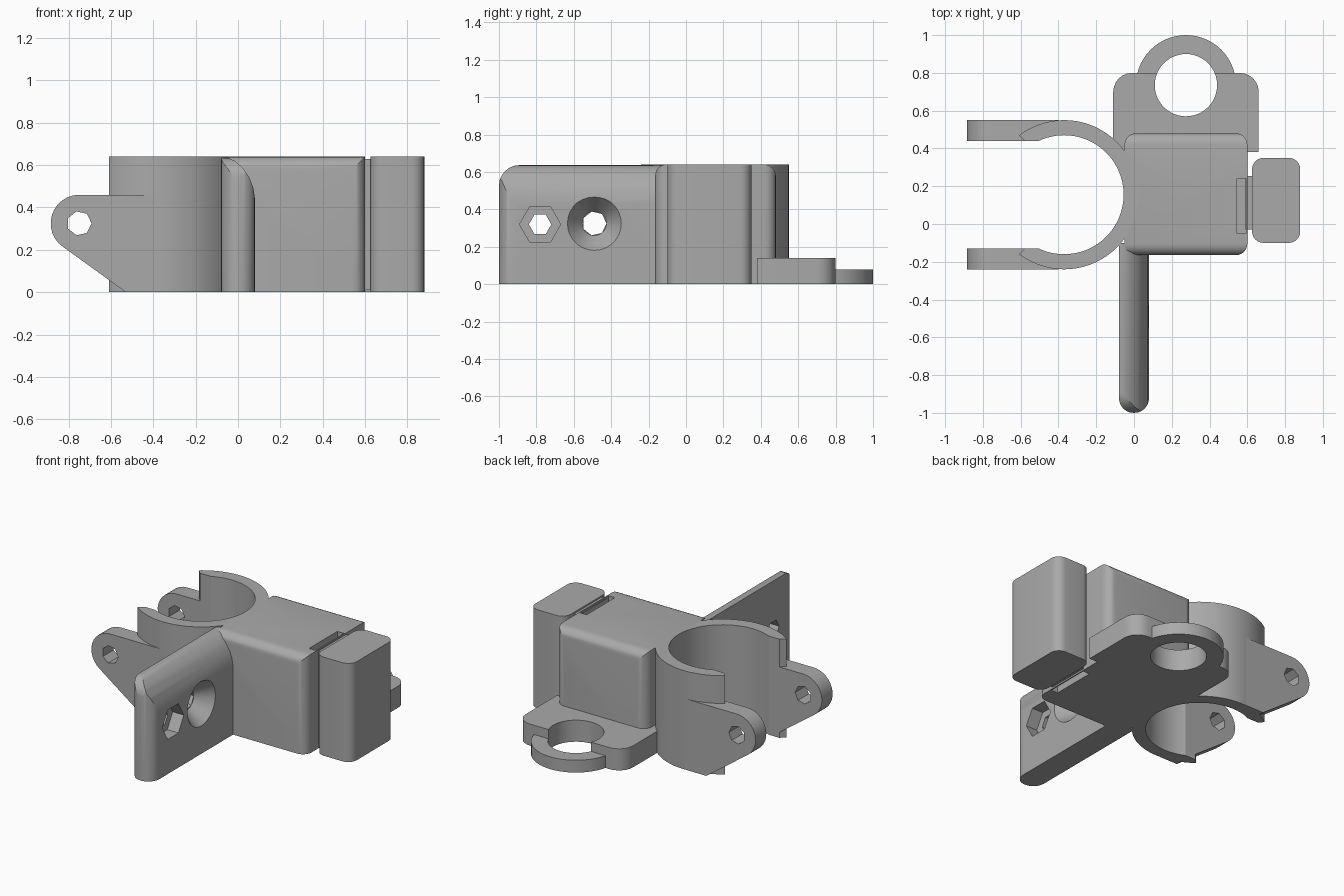
import bpy, bmesh, math
from mathutils import Vector

old = bpy.data.objects.get("Cube")
if old:
    bpy.data.objects.remove(old, do_unlink=True)

grey = bpy.data.materials.new("light_grey_plastic")
grey.use_nodes = True
colour = (0.4, 0.4, 0.4, 1)
grey.diffuse_color = colour
grey.node_tree.nodes["Principled BSDF"].inputs["Base Color"].default_value = colour

PLACE = {"x": lambda a, b, h: (h, a, b),
         "y": lambda a, b, h: (a, h, b),
         "z": lambda a, b, h: (a, b, h)}


def loft(name, low, high, axis, lo, hi):
    """Join two matching outlines placed at lo and hi along an axis."""
    bm = bmesh.new()
    put = PLACE[axis]
    n = len(low)
    base = [bm.verts.new(put(a, b, lo)) for a, b in low]
    top = [bm.verts.new(put(a, b, hi)) for a, b in high]
    bm.faces.new(base)
    bm.faces.new(top)
    for i in range(n):
        j = (i + 1) % n
        bm.faces.new((base[i], base[j], top[j], top[i]))
    bmesh.ops.recalc_face_normals(bm, faces=bm.faces)
    mesh = bpy.data.meshes.new(name)
    bm.to_mesh(mesh)
    bm.free()
    mesh.materials.append(grey)
    obj = bpy.data.objects.new(name, mesh)
    bpy.context.collection.objects.link(obj)
    return obj


def prism(name, pts, axis, lo, hi):
    return loft(name, pts, pts, axis, lo, hi)


def arc(cx, cy, r, start, end, steps):
    angles = [math.radians(start + (end - start) * i / steps) for i in range(steps + 1)]
    return [(cx + r * math.cos(t), cy + r * math.sin(t)) for t in angles]


def circle(cx, cy, r, sides):
    return arc(cx, cy, r, 0, 360, sides)[:-1]


def rounded(x0, x1, y0, y1, radii, steps=6):
    """Rectangle with radii for lower left, lower right, upper right, upper left."""
    pts = []
    signs = [(1, 1), (-1, 1), (-1, -1), (1, -1)]
    corners = [(x0, y0), (x1, y0), (x1, y1), (x0, y1)]
    for k, ((x, y), (sx, sy), r) in enumerate(zip(corners, signs, radii)):
        if r:
            pts += arc(x + sx * r, y + sy * r, r, 180 + 90 * k, 270 + 90 * k, steps)
        else:
            pts.append((x, y))
    return pts


def combine(obj, other, operation="DIFFERENCE"):
    """Apply a boolean and discard the helper."""
    other.hide_render = True
    mod = obj.modifiers.new("cut", "BOOLEAN")
    mod.operation, mod.solver, mod.object = operation, "EXACT", other
    graph = bpy.context.evaluated_depsgraph_get()
    mesh = bpy.data.meshes.new_from_object(obj.evaluated_get(graph))
    obj.modifiers.clear()
    obj.data = mesh
    bpy.data.objects.remove(other, do_unlink=True)


H = 0.64
CX, CY = -0.37, 0.155


def bore():
    return prism("bore", circle(CX, CY, 0.315, 64), "z", -0.1, 0.8)


# Open clamp ring
ring = prism("clamp_ring", circle(CX, CY, 0.395, 72), "z", 0, H)
combine(ring, bore())
mouth = [(CX, 0.44), (-0.58, 0.44), (-0.62, 0.48), (-0.85, 0.48),
         (-0.85, -0.17), (-0.62, -0.17), (-0.58, -0.13), (CX, -0.13)]
combine(ring, prism("mouth", mouth, "z", -0.1, 0.8))

# Pair of bolt ears on the ring
ear = [(-0.4, 0.46)] + arc(-0.75, 0.325, 0.135, 90, 236, 12) + [(-0.53, 0), (-0.4, 0)]
for name, y0 in (("front_ear", -0.24), ("rear_ear", 0.44)):
    obj = prism(name, ear, "y", y0, y0 + 0.11)
    combine(obj, bore())
    combine(obj, prism("bolt_hole", circle(-0.75, 0.325, 0.058, 7), "y", y0 - 0.1, y0 + 0.2))

# Main body, rounded in plan and along its upper sides
body = prism("main_body", rounded(-0.05, 0.6, -0.165, 0.48, [0.06] * 4), "z", 0, H)
section = rounded(-0.165, 0.48, -0.1, H, [0, 0, 0.06, 0.06])
combine(body, prism("body_section", section, "x", -0.2, 0.8), "INTERSECT")
slot = rounded(0.545, 0.592, -0.05, 0.24, [0] * 4)
for z0, z1 in ((-0.1, 0.1), (H - 0.1, 0.8)):
    combine(body, prism("slot", slot, "z", z0, z1))

# Side block and its thin neck
prism("side_block", rounded(0.625, 0.88, -0.1, 0.35, [0.06] * 4), "z", 0, H)
prism("block_neck", rounded(0.59, 0.64, -0.03, 0.255, [0] * 4), "z", 0.01, H - 0.01)

# Rear foot plate and eyelet
EX, EY = 0.275, 0.735
foot = prism("foot_plate", rounded(-0.11, 0.66, 0.38, 0.8, [0, 0, 0.1, 0.1]), "z", 0, 0.14)
eyelet = prism("eyelet", circle(EX, EY, 0.265, 56), "z", 0, 0.08)
for obj in (foot, eyelet):
    combine(obj, prism("eyelet_hole", circle(EX, EY, 0.165, 48), "z", -0.1, 0.3))
combine(foot, bore())

# Front fin with a curved shoulder and rounded nose
fin = prism("front_fin", rounded(-0.08, 0.08, -1, -0.1, [0.079, 0.079, 0, 0]), "z", 0, H)
shoulder = [(-0.1, -0.1), (0.08, -0.1), (0.08, 0.44), (0.073, 0.49), (0.055, 0.54),
            (0.025, 0.585), (-0.015, 0.62), (-0.05, 0.635), (-0.1, 0.637)]
combine(fin, prism("shoulder", shoulder, "y", -1.2, 0.2), "INTERSECT")
nose = rounded(-1, 0.2, -0.1, 0.637, [0, 0, 0, 0.11])
combine(fin, prism("nose", nose, "x", -0.3, 0.3), "INTERSECT")

# Nut pocket and countersunk hole through the fin
combine(fin, prism("nut_pocket", circle(-0.78, 0.32, 0.11, 6), "x", 0, 0.2))
combine(fin, prism("nut_hole", circle(-0.78, 0.32, 0.06, 6), "x", -0.2, 0.2))
combine(fin, loft("countersink", circle(-0.49, 0.325, 0.065, 28),
                  circle(-0.49, 0.325, 0.148, 28), "x", -0.02, 0.085))
combine(fin, prism("screw_hole", circle(-0.49, 0.325, 0.065, 7), "x", -0.2, 0.2))

# Smooth the curves while keeping edges sharp
bpy.ops.object.select_all(action="DESELECT")
for obj in bpy.context.collection.objects:
    if obj.type == "MESH" and grey.name in obj.data.materials:
        obj.select_set(True)
        bpy.context.view_layer.objects.active = obj
bpy.ops.object.shade_smooth_by_angle(angle=math.radians(25))
